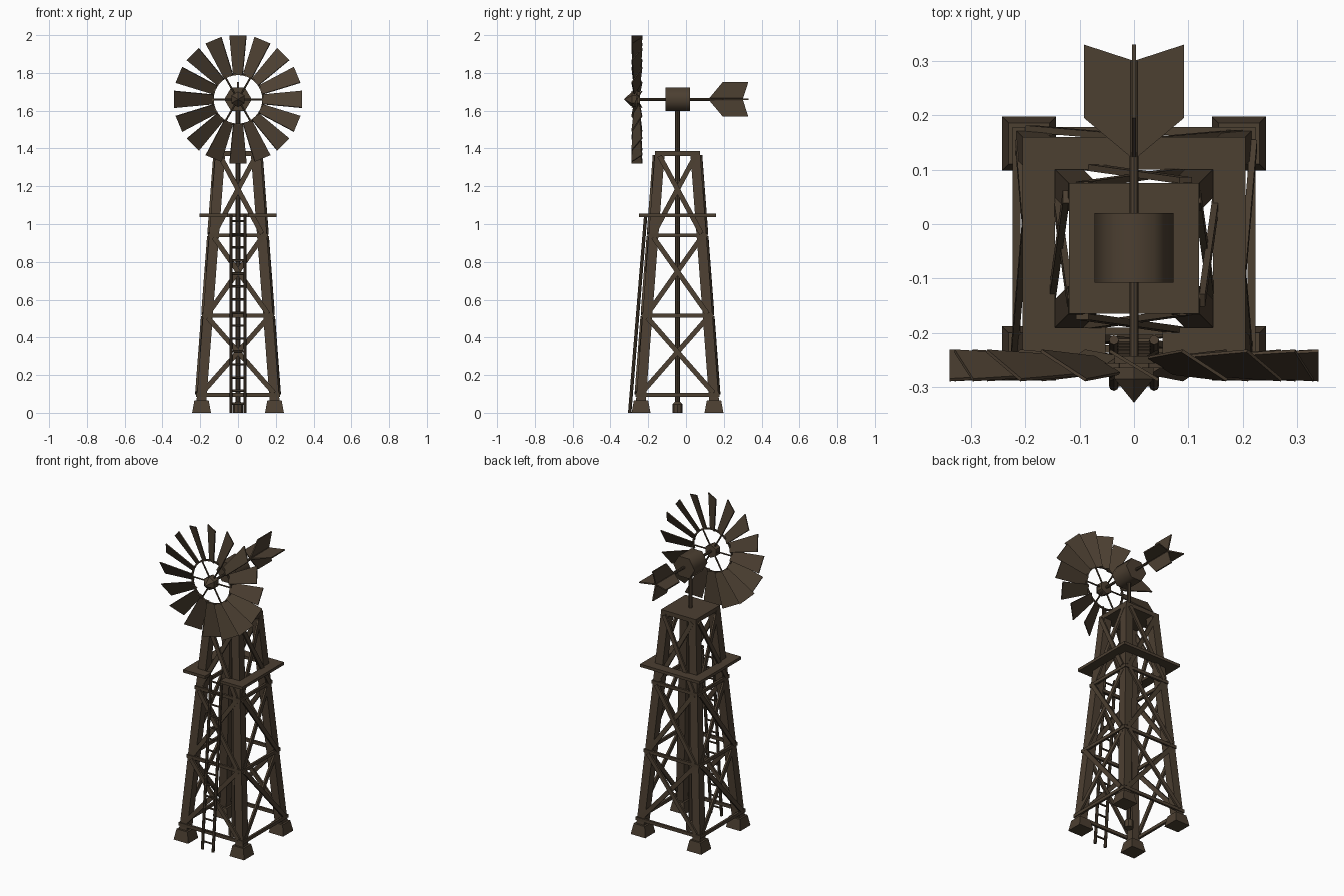
import bpy, bmesh, math
from mathutils import Vector, Matrix

if "Cube" in bpy.data.objects:
    bpy.data.objects.remove(bpy.data.objects["Cube"])

CY = -0.045                 # tower axis in y
HUB = Vector((0, -0.26, 1.66))

wood = bpy.data.materials.new("weathered_brown")
wood.diffuse_color = (0.072, 0.050, 0.031, 1)
wood.use_nodes = True
wood.node_tree.nodes["Principled BSDF"].inputs["Base Color"].default_value = wood.diffuse_color


def finish(bm, name):
    bmesh.ops.recalc_face_normals(bm, faces=bm.faces)
    me = bpy.data.meshes.new(name)
    bm.to_mesh(me)
    bm.free()
    me.materials.append(wood)
    ob = bpy.data.objects.new(name, me)
    bpy.context.collection.objects.link(ob)
    return ob


def loft(bm, a, b):
    """Closed prism between two vertex loops."""
    va, vb = [bm.verts.new(p) for p in a], [bm.verts.new(p) for p in b]
    n = len(va)
    bm.faces.new(va[::-1])
    bm.faces.new(vb)
    for i in range(n):
        j = (i + 1) % n
        bm.faces.new((va[i], va[j], vb[j], vb[i]))


def square(x, y, z, h):
    return [(x + sx * h, y + sy * h, z) for sx, sy in ((-1, -1), (1, -1), (1, 1), (-1, 1))]


def box(bm, x0, x1, y0, y1, z0, z1):
    loft(bm, [(x0, y0, z0), (x1, y0, z0), (x1, y1, z0), (x0, y1, z0)],
         [(x0, y0, z1), (x1, y0, z1), (x1, y1, z1), (x0, y1, z1)])


def beam(bm, p, q, w, t, normal):
    """Rectangular bar, width w in plane, thickness t along the normal."""
    p, q = Vector(p), Vector(q)
    d = (q - p).normalized()
    s = d.cross(Vector(normal)).normalized()
    n = s.cross(d)
    c = [s * a * w / 2 + n * b * t / 2 for a, b in ((-1, -1), (1, -1), (1, 1), (-1, 1))]
    loft(bm, [p + o for o in c], [q + o for o in c])


def rod(bm, p, q, r1, r2=None, sides=8, spin=0.0):
    p, q = Vector(p), Vector(q)
    d = q - p
    m = Matrix.Translation((p + q) / 2) @ d.to_track_quat('Z', 'Y').to_matrix().to_4x4() @ Matrix.Rotation(spin, 4, 'Z')
    bmesh.ops.create_cone(bm, cap_ends=True, segments=sides, radius1=r1,
                          radius2=r1 if r2 is None else r2, depth=d.length, matrix=m)


def axis(z):                # leg centre distance from the tower axis
    return 0.193 - (z - 0.07) * 0.098 / 1.29


def outer(z):
    return axis(z) + 0.026


# Feet and legs
feet, legs = bmesh.new(), bmesh.new()
for sx in (-1, 1):
    for sy in (-1, 1):
        f = 0.193
        loft(feet, square(sx * f, CY + sy * f, 0, 0.05), square(sx * f, CY + sy * f, 0.065, 0.038))
        loft(legs, square(sx * axis(0.05), CY + sy * axis(0.05), 0.05, 0.026),
             square(sx * axis(1.365), CY + sy * axis(1.365), 1.365, 0.026))
finish(feet, "feet")
finish(legs, "tower_legs")

# Girts and cross braces, one side turned four times
girts, braces = bmesh.new(), bmesh.new()
for z in (0.095, 0.515, 0.94):
    o = outer(z)
    box(girts, -o - 0.006, o + 0.006, -o - 0.006, -o + 0.008, z - 0.01, z + 0.01)
for z0, z1 in ((0.105, 0.505), (0.525, 0.93), (0.95, 1.36)):
    for s in (-1, 1):
        off = 0.004 * s
        beam(braces, (-s * axis(z0), -outer(z0) + off, z0), (s * axis(z1), -outer(z1) + off, z1),
             0.026, 0.012, (0, 1, 0))
for bm, name in ((girts, "girts"), (braces, "cross_braces")):
    src = bm.verts[:] + bm.edges[:] + bm.faces[:]
    for k in (1, 2, 3):
        new = bmesh.ops.duplicate(bm, geom=src)["geom"]
        bmesh.ops.rotate(bm, verts=[v for v in new if isinstance(v, bmesh.types.BMVert)],
                         cent=(0, 0, 0), matrix=Matrix.Rotation(k * math.pi / 2, 3, 'Z'))
    bmesh.ops.translate(bm, verts=bm.verts, vec=(0, CY, 0))
    finish(bm, name)

# Platform ring with a ladder gap in front
bm = bmesh.new()
A, B, G, Z0, Z1 = 0.205, 0.145, 0.052, 1.038, 1.056
box(bm, -A, A, CY + B, CY + A, Z0, Z1)
for x0, x1 in ((-A, -B), (B, A)):
    box(bm, x0, x1, CY - B, CY + B, Z0, Z1)
for x0, x1 in ((-A, -G), (G, A)):
    box(bm, x0, x1, CY - A, CY - B, Z0, Z1)
finish(bm, "platform")

# Top cap
bm = bmesh.new()
box(bm, -0.12, 0.12, CY - 0.12, CY + 0.12, 1.36, 1.387)
finish(bm, "tower_cap")

# Ladder
bm = bmesh.new()
bot, top = Vector((0, -0.298, 0)), Vector((0, -0.213, 1.05))
for x in (-0.037, 0.037):
    rod(bm, bot + Vector((x, 0, 0)), top + Vector((x, 0, 0)), 0.009)
for i in range(15):
    c = bot.lerp(top, (i + 0.7) / 15.2)
    rod(bm, c - Vector((0.037, 0, 0)), c + Vector((0.037, 0, 0)), 0.006, sides=6)
finish(bm, "ladder")

# Pump pole and its base
bm = bmesh.new()
rod(bm, (0, CY, 0.03), (0, CY, 1.63), 0.012)
rod(bm, (0, CY, 0), (0, CY, 0.045), 0.027)
rod(bm, (0, CY, 0.045), (0, CY, 0.06), 0.027, 0.012)
finish(bm, "pump_pole")

# Gearbox (six-sided) and shaft
bm = bmesh.new()
loops = [[(0.073 * math.cos(k * math.pi / 3), y, 1.66 + 0.071 * math.sin(k * math.pi / 3))
          for k in range(6)] for y in (-0.108, 0.02)]
loft(bm, *loops)
gear = finish(bm, "gearbox")
bpy.context.view_layer.objects.active = gear
gear.select_set(True)
bpy.ops.object.shade_smooth_by_angle(angle=math.radians(65))
bm = bmesh.new()
rod(bm, (0, -0.27, 1.66), (0, 0.30, 1.66), 0.008)
finish(bm, "shaft")

# Tail: two crossed arrow-shaped fins
bm = bmesh.new()
arrow = [(0, 0.118), (0.092, 0.195), (0.092, 0.33), (0, 0.30), (-0.092, 0.33), (-0.092, 0.195)]
t = 0.004
loft(bm, [(u, y, 1.66 - t) for u, y in arrow], [(u, y, 1.66 + t) for u, y in arrow])
loft(bm, [(-t, y, 1.66 + u) for u, y in arrow], [(t, y, 1.66 + u) for u, y in arrow])
finish(bm, "tail_fins")

# Wheel blades: 16 pitched, tapered plates
bm = bmesh.new()
pitch = math.radians(31)
ca, sa = math.cos(pitch), math.sin(pitch)
for k in range(16):
    R = Matrix.Rotation(k * math.pi / 8, 3, 'Y')
    sides = []
    for n in (-0.003, 0.003):
        sides.append([HUB + R @ Vector((u * ca - n * sa, -u * sa - n * ca, r))
                      for u, r in ((-0.029, 0.13), (0.029, 0.13), (0.052, 0.339), (-0.052, 0.339))])
    loft(bm, *sides)
finish(bm, "wheel_blades")

# Wheel spokes and ring
bm = bmesh.new()
for k in range(6):
    a = k * math.pi / 3
    rod(bm, HUB, HUB + Vector((math.cos(a), 0, math.sin(a))) * 0.135, 0.005, sides=6)
N = 32
pts = [HUB + 0.133 * Vector((math.cos(i * 2 * math.pi / N), 0, math.sin(i * 2 * math.pi / N))) for i in range(N)]
for i in range(N):
    beam(bm, pts[i], pts[(i + 1) % N], 0.009, 0.009, (0, 1, 0))
finish(bm, "wheel_spokes_and_ring")

# Hub with pointed nose
bm = bmesh.new()
rod(bm, (0, -0.243, 1.66), (0, -0.285, 1.66), 0.041, sides=6)
rod(bm, (0, -0.285, 1.66), (0, -0.329, 1.66), 0.041, 0.0, sides=6)
finish(bm, "hub")
